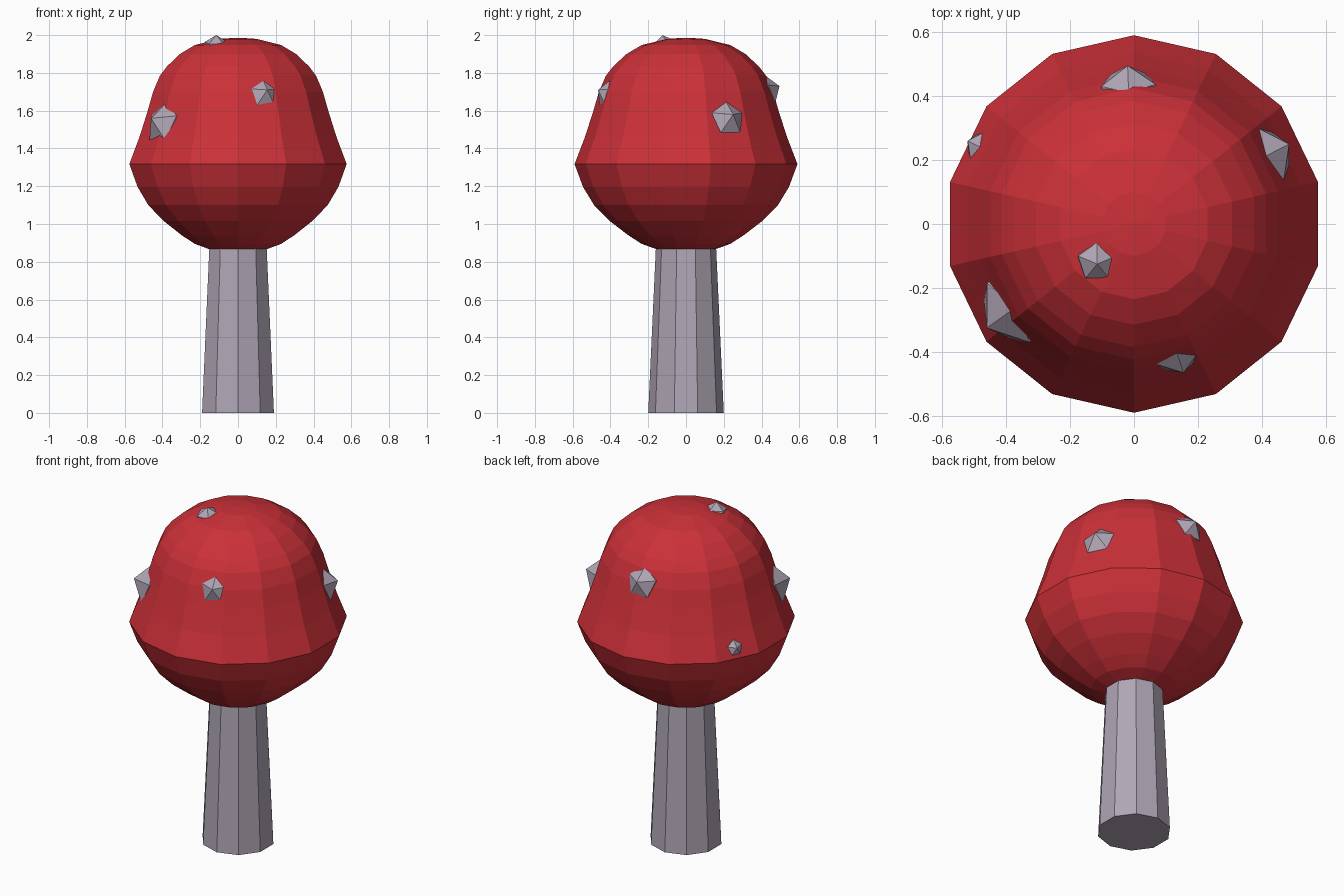
import bpy, bmesh
from math import cos, sin, pi
from mathutils import Vector, Matrix

if "Cube" in bpy.data.objects:
    bpy.data.objects.remove(bpy.data.objects["Cube"])


def material(name, color):
    m = bpy.data.materials.new(name)
    m.diffuse_color = color
    m.use_nodes = True
    m.node_tree.nodes["Principled BSDF"].inputs["Base Color"].default_value = m.diffuse_color
    return m


RED = material("red", (0.60, 0.03, 0.04, 1))
PALE = material("pale_grey", (0.43, 0.38, 0.46, 1))


def add_object(name, bm, mat):
    bmesh.ops.recalc_face_normals(bm, faces=bm.faces)
    me = bpy.data.meshes.new(name)
    bm.to_mesh(me)
    bm.free()
    me.materials.append(mat)
    ob = bpy.data.objects.new(name, me)
    bpy.context.collection.objects.link(ob)
    return ob


def lathe(name, profile, sides, mat):
    """Flat-faced turned solid; first vertex of each ring points to +y."""
    bm = bmesh.new()
    rings = []
    for r, z in profile:
        angles = [pi / 2 + 2 * pi * i / sides for i in range(sides)]
        rings.append([bm.verts.new((r * cos(a), r * sin(a), z)) for a in angles])
    for low, high in zip(rings, rings[1:]):
        for i in range(sides):
            j = (i + 1) % sides
            bm.faces.new((low[i], low[j], high[j], high[i]))
    bm.faces.new(rings[0])
    bm.faces.new(rings[-1])
    return add_object(name, bm, mat)


def wart(name, apex, normal, radius):
    """Icosahedron sunk into the cap with one corner at the apex."""
    n = Vector(normal).normalized()
    centre = Vector(apex) - n * radius
    bm = bmesh.new()
    bmesh.ops.create_icosphere(bm, subdivisions=1, radius=radius)
    turn = n.to_track_quat('Z', 'Y').to_matrix().to_4x4()
    bm.transform(Matrix.Translation(centre) @ turn @ Matrix.Rotation(pi / 2, 4, 'Z'))
    return add_object(name, bm, PALE)


# Stem, tapering up into the cap
lathe("stem", [(0.20, 0), (0.157, 0.93)], 10, PALE)

# Cap: rounded underside, sharp rim, bell-shaped top
lathe("cap", [
    (0.16, 0.868), (0.235, 0.895), (0.305, 0.94), (0.405, 1.017),
    (0.487, 1.10), (0.545, 1.196), (0.59, 1.317), (0.535, 1.46),
    (0.49, 1.60), (0.461, 1.70), (0.424, 1.785), (0.385, 1.835),
    (0.315, 1.90), (0.235, 1.947), (0.10, 1.98), (0.01, 1.986),
], 14, RED)

# Warts scattered over the cap
wart("wart_front", (0.155, -0.465, 1.71), (0.32, -0.95, 0.38), 0.105)
wart("wart_left", (-0.46, -0.325, 1.56), (-0.81, -0.58, 0.33), 0.135)
wart("wart_right", (0.485, 0.25, 1.58), (0.89, 0.46, 0.35), 0.11)
wart("wart_back", (-0.02, 0.495, 1.73), (-0.04, 1, 0.40), 0.10)
wart("wart_small", (-0.52, 0.26, 1.38), (-0.89, 0.45, 0.35), 0.06)
wart("wart_top", (-0.115, -0.125, 2.0), (0, -0.15, 1), 0.07)
